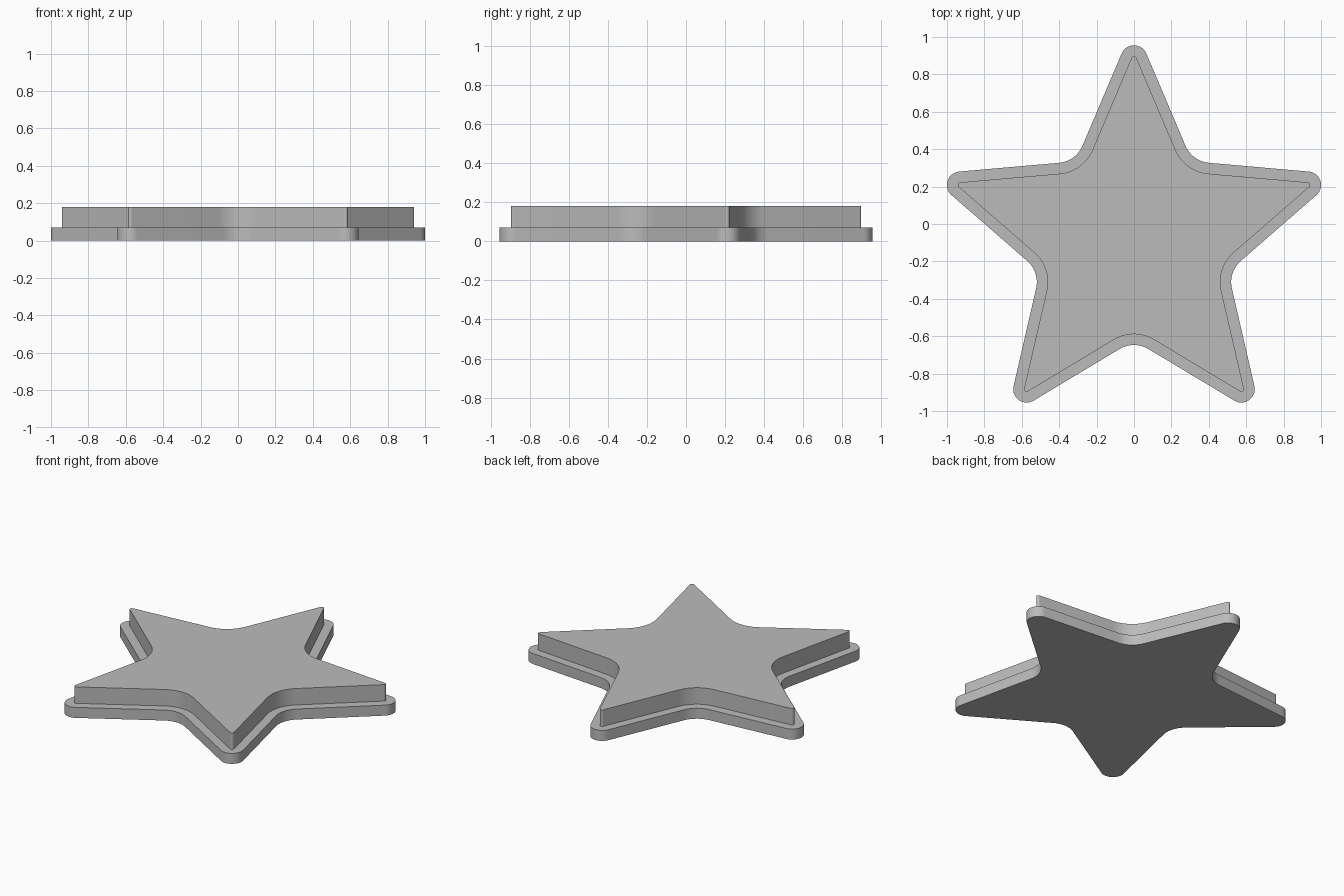
import bpy
import bmesh
from math import sin, cos, radians

cube = bpy.data.objects.get("Cube")
if cube:
    bpy.data.objects.remove(cube, do_unlink=True)

CENTRE_Y = -0.093      # star centre
REACH = 0.976          # centre to the middle of each rounded tip
HALF = 23              # half angle of a point, in degrees
OPEN = HALF + 36       # half angle of the notch between points

grey = bpy.data.materials.new("plain grey")
grey.use_nodes = True
colour = (0.5, 0.5, 0.5, 1)
grey.diffuse_color = colour
grey.node_tree.nodes["Principled BSDF"].inputs["Base Color"].default_value = colour


def arc(distance, direction, radius, start, end, steps):
    """Points on an arc whose middle lies at a distance from the star centre."""
    a = radians(direction)
    cx, cy = distance * cos(a), CENTRE_Y + distance * sin(a)
    angles = [radians(start + (end - start) * i / steps) for i in range(steps + 1)]
    return [(cx + radius * cos(t), cy + radius * sin(t)) for t in angles]


def star_outline(tip_radius, notch_radius):
    """Five rounded points joined by filleted notches, anticlockwise."""
    edge_distance = REACH * sin(radians(HALF)) + tip_radius
    notch_distance = (edge_distance + notch_radius) / sin(radians(OPEN))
    turn = 90 - HALF
    bend = 90 - OPEN
    points = []
    for i in range(5):
        tip = 90 + 72 * i
        points += arc(REACH, tip, tip_radius, tip - turn, tip + turn, 14)
        notch = tip + 36
        points += arc(notch_distance, notch, notch_radius,
                      notch + 180 + bend, notch + 180 - bend, 10)
    return points


def star_slab(name, tip_radius, notch_radius, bottom, top):
    bm = bmesh.new()
    verts = [bm.verts.new((x, y, bottom)) for x, y in star_outline(tip_radius, notch_radius)]
    face = bm.faces.new(verts)
    up = bmesh.ops.extrude_face_region(bm, geom=[face], use_keep_orig=True)
    moved = [g for g in up["geom"] if isinstance(g, bmesh.types.BMVert)]
    bmesh.ops.translate(bm, verts=moved, vec=(0, 0, top - bottom))
    bmesh.ops.recalc_face_normals(bm, faces=bm.faces)
    mesh = bpy.data.meshes.new(name)
    bm.to_mesh(mesh)
    bm.free()
    mesh.materials.append(grey)
    obj = bpy.data.objects.new(name, mesh)
    bpy.context.collection.objects.link(obj)
    bpy.ops.object.select_all(action="DESELECT")
    obj.select_set(True)
    bpy.context.view_layer.objects.active = obj
    bpy.ops.object.shade_smooth_by_angle(angle=radians(30))
    return obj


# Wide base flange, then the narrower raised star on it
star_slab("base_flange", 0.072, 0.15, 0, 0.07)
star_slab("raised_star", 0.014, 0.208, 0.07, 0.18)
